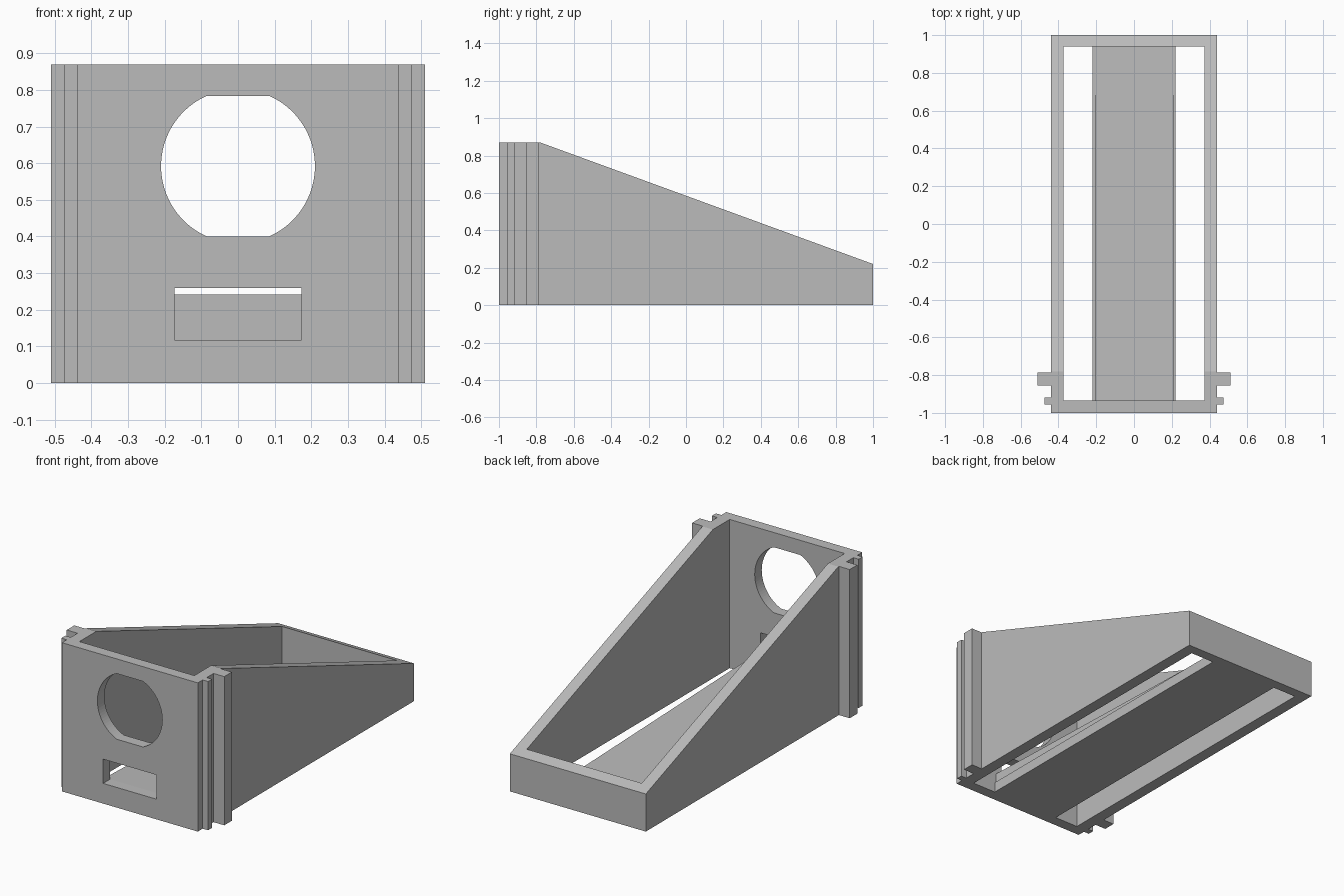
import bpy, bmesh, math
from mathutils import Matrix, Vector

cube = bpy.data.objects.get("Cube")
if cube:
    bpy.data.objects.remove(cube, do_unlink=True)

grey = bpy.data.materials.new("plain grey")
grey.use_nodes = True
GREY = (0.5, 0.5, 0.5, 1)
grey.diffuse_color = GREY
grey.node_tree.nodes["Principled BSDF"].inputs["Base Color"].default_value = GREY

# Main dimensions
HALF_W, INNER_W = 0.44, 0.372
FRONT, FRONT_IN, BACK_IN, BACK = -1.0, -0.935, 0.94, 1.0
HEIGHT, LOW, KNEE = 0.87, 0.22, -0.78
SLAB_W, SLAB_H = 0.22, 0.06


def slope(y):
    """Height of the sloping rim at depth y."""
    return HEIGHT + (LOW - HEIGHT) * (y - KNEE) / (BACK - KNEE)


def prism(name, profile, x0, x1):
    """Extrude a (y, z) profile from x0 to x1."""
    bm = bmesh.new()
    face = bm.faces.new([bm.verts.new((x0, y, z)) for y, z in profile])
    out = bmesh.ops.extrude_face_region(bm, geom=[face])
    moved = [v for v in out["geom"] if isinstance(v, bmesh.types.BMVert)]
    bmesh.ops.translate(bm, verts=moved, vec=Vector((x1 - x0, 0, 0)))
    bmesh.ops.recalc_face_normals(bm, faces=bm.faces)
    mesh = bpy.data.meshes.new(name)
    bm.to_mesh(mesh)
    bm.free()
    mesh.materials.append(grey)
    obj = bpy.data.objects.new(name, mesh)
    bpy.context.collection.objects.link(obj)
    return obj


def rect(a0, a1, b0, b1):
    return [(a0, b0), (a1, b0), (a1, b1), (a0, b1)]


def pierced_panel(name, outlines, y0, y1):
    """Upright panel from (x, z) outlines; inner outlines become openings."""
    curve = bpy.data.curves.new(name, "CURVE")
    curve.dimensions = "2D"
    curve.fill_mode = "BOTH"
    curve.extrude = (y1 - y0) / 2
    for points in outlines:
        spline = curve.splines.new("POLY")
        spline.points.add(len(points) - 1)
        for p, (x, z) in zip(spline.points, points):
            p.co = (x, z, 0, 1)
        spline.use_cyclic_u = True
    temp = bpy.data.objects.new(name + " outline", curve)
    bpy.context.collection.objects.link(temp)
    bpy.context.view_layer.update()
    graph = bpy.context.evaluated_depsgraph_get()
    mesh = bpy.data.meshes.new_from_object(temp.evaluated_get(graph))
    bpy.data.objects.remove(temp, do_unlink=True)
    mesh.transform(Matrix.Translation((0, (y0 + y1) / 2, 0)) @ Matrix.Rotation(math.pi / 2, 4, "X"))
    bm = bmesh.new()
    bm.from_mesh(mesh)
    bmesh.ops.remove_doubles(bm, verts=bm.verts, dist=0.0001)
    bmesh.ops.recalc_face_normals(bm, faces=bm.faces)
    for f in bm.faces:
        f.smooth = False
    bm.to_mesh(mesh)
    bm.free()
    mesh.name = name
    mesh.materials.clear()
    mesh.materials.append(grey)
    obj = bpy.data.objects.new(name, mesh)
    bpy.context.collection.objects.link(obj)
    return obj


# Front panel with a round opening, flattened at top and bottom, and a slot
RADIUS, HOLE_Z, FLAT = 0.21, 0.592, 0.192
a = math.asin(FLAT / RADIUS)
STEPS = 32
right_arc = [(RADIUS * math.cos(t), HOLE_Z + RADIUS * math.sin(t))
             for t in (-a + 2 * a * i / STEPS for i in range(STEPS + 1))]
left_arc = [(-x, z) for x, z in reversed(right_arc)]
pierced_panel("front_panel", [
    rect(-HALF_W, HALF_W, 0, HEIGHT),
    right_arc + left_arc,
    rect(-0.173, 0.173, 0.118, 0.26),
], FRONT, FRONT_IN)

# Low back wall with a sloping top
prism("back_wall", [(BACK_IN, 0), (BACK, 0), (BACK, LOW), (BACK_IN, slope(BACK_IN))],
      -HALF_W, HALF_W)

# Side walls and their upright ribs
side_profile = [(FRONT_IN, 0), (BACK_IN, 0), (BACK_IN, slope(BACK_IN)),
                (KNEE, HEIGHT), (FRONT_IN, HEIGHT)]
for side, s in (("left", 1), ("right", -1)):
    prism(side + "_wall", side_profile, s * INNER_W, s * HALF_W)
    prism(side + "_narrow_rib", rect(-0.955, -0.918, 0, HEIGHT), s * HALF_W, s * 0.475)
    prism(side + "_wide_rib", rect(-0.855, -0.785, 0, HEIGHT), s * HALF_W, s * 0.51)

# Floor strip with a shallow ramp rising to the slot
prism("floor_strip", rect(FRONT_IN, BACK_IN, 0, SLAB_H), -SLAB_W, SLAB_W)
prism("floor_ramp", [(FRONT_IN, SLAB_H), (BACK_IN, SLAB_H), (FRONT_IN, 0.118)], -0.205, 0.212)
